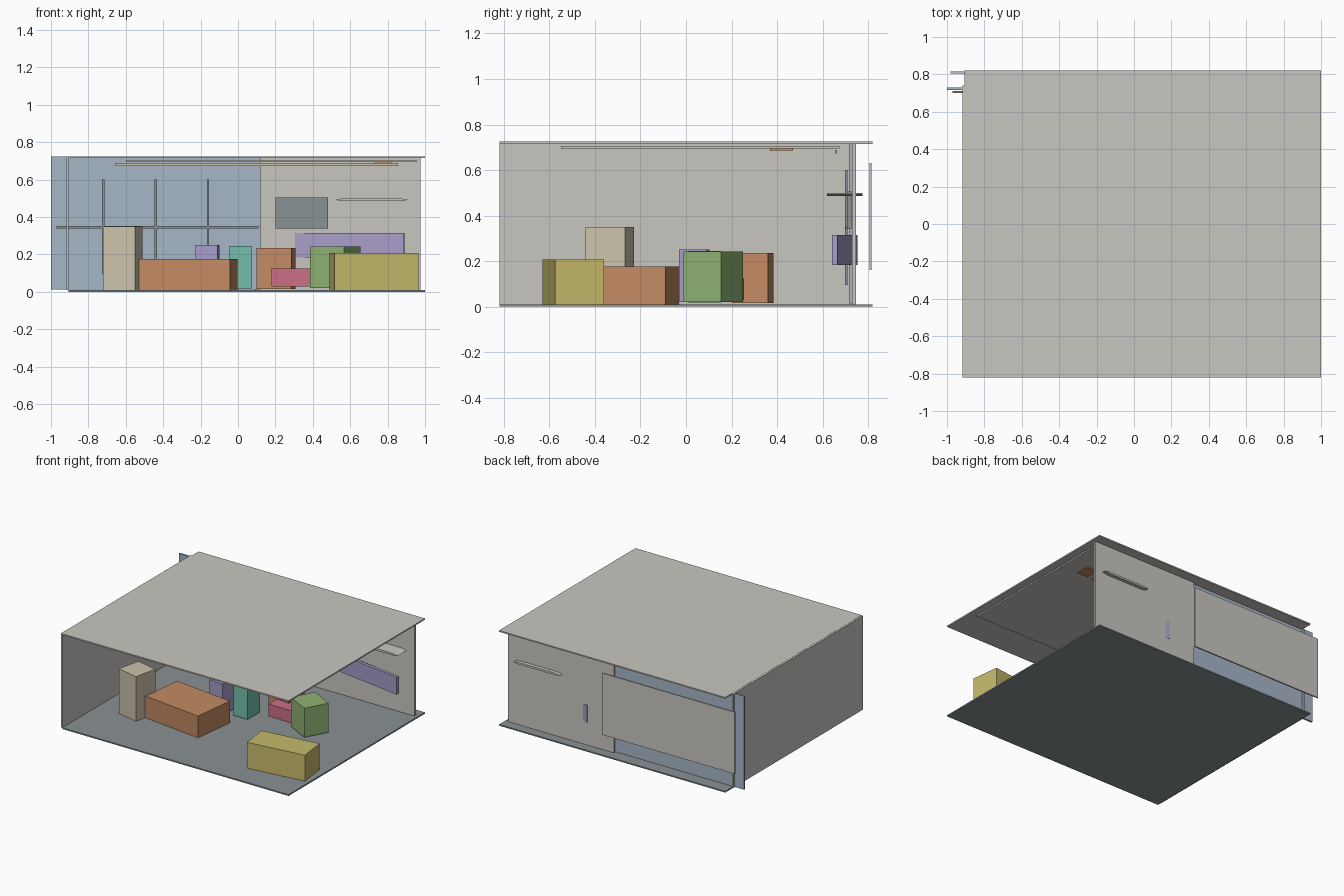
import bpy, bmesh, math

if "Cube" in bpy.data.objects:
    bpy.data.objects.remove(bpy.data.objects["Cube"])


def srgb(h):
    out = []
    for i in (0, 2, 4):
        c = int(h[i:i + 2], 16) / 255
        out.append(c / 12.92 if c <= 0.04045 else ((c + 0.055) / 1.055) ** 2.4)
    return (*out, 1.0)


COLOURS = dict(
    warm_grey="C8C6C0", slate="8A9293", glass_blue="A6B7C8", tan="CAC2AB",
    orange="C28B62", yellow="C5B96A", green="90B372", teal="74BFAB",
    pink="CC6E86", purple="A79CC9")
MATS = {}
for name, code in COLOURS.items():
    MATS[name] = bpy.data.materials.new(name)
    MATS[name].diffuse_color = srgb(code)


def finish(name, bm, colour):
    bmesh.ops.recalc_face_normals(bm, faces=bm.faces)
    mesh = bpy.data.meshes.new(name)
    bm.to_mesh(mesh)
    bm.free()
    mesh.materials.append(MATS[colour])
    ob = bpy.data.objects.new(name, mesh)
    bpy.context.collection.objects.link(ob)
    return ob


def slab(name, colour, x, y, z):
    """Axis-aligned box given by its ranges."""
    bm = bmesh.new()
    bmesh.ops.create_cube(bm, size=1)
    for v in bm.verts:
        v.co = [(r[0] + r[1]) / 2 + c * (r[1] - r[0]) for c, r in zip(v.co, (x, y, z))]
    return finish(name, bm, colour)


def block(name, colour, centre, size, z, turn):
    """Box standing at a centre, turned about the vertical (degrees)."""
    w, d = size[0] / 2, size[1] / 2
    ob = slab(name, colour, (-w, w), (-d, d), z)
    ob.location = (centre[0], centre[1], 0)
    ob.rotation_euler.z = math.radians(turn)
    return ob


# Room shell
slab("floor", "slate", (-0.905, 1), (-0.82, 0.82), (0, 0.01))
slab("ceiling", "warm_grey", (-0.905, 1), (-0.82, 0.82), (0.715, 0.725))
slab("left_wall", "warm_grey", (-0.918, -0.905), (-0.82, 0.74), (0.01, 0.724))
slab("back_wall", "warm_grey", (0.085, 0.975), (0.729, 0.747), (0.01, 0.715))
slab("window_pane", "glass_blue", (-1, 0.12), (0.716, 0.73), (0.013, 0.724))
slab("outer_panel", "warm_grey", (-0.98, 0.135), (0.805, 0.815), (0.16, 0.63))

# Window bars
for i in range(3):
    x = -0.72 + 0.28 * i
    slab("window_post", "slate", (x - 0.006, x + 0.006), (0.698, 0.71), (0.095, 0.6))
slab("window_rail", "slate", (-0.97, 0.11), (0.70, 0.712), (0.34, 0.353))

# Ceiling fittings
slab("ceiling_panel", "warm_grey", (-0.6, 0.955), (-0.55, 0.675), (0.695, 0.706))
slab("curtain_rail", "tan", (-0.655, 0.855), (0.655, 0.664), (0.673, 0.689))
slab("ceiling_lamp", "orange", (0.73, 0.82), (0.37, 0.47), (0.686, 0.694))

# Wall fittings
slab("wall_screen", "slate", (0.2, 0.48), (0.708, 0.727), (0.34, 0.505))
block("wall_board", "purple", (0.597, 0.697), (0.59, 0.024), (0.183, 0.315), -8.5)

# Shelf with tapered ends
bm = bmesh.new()
profile = [(0.52, 0.492), (0.56, 0.485), (0.87, 0.485), (0.91, 0.492), (0.87, 0.5), (0.56, 0.5)]
face = bm.faces.new([bm.verts.new((x, 0.62, z)) for x, z in profile])
ext = bmesh.ops.extrude_face_region(bm, geom=[face])["geom"]
bmesh.ops.translate(bm, vec=(0, 0.155, 0),
                    verts=[g for g in ext if isinstance(g, bmesh.types.BMVert)])
finish("wall_shelf", bm, "warm_grey")

# Furniture blocks: name, colour, centre, size, height range, turn
for item in (
    ("tall_cabinet", "tan", (-0.615, -0.335), (0.175, 0.18), (0.01, 0.35), -13),
    ("sofa", "orange", (-0.267, -0.225), (0.49, 0.33), (0.01, 0.176), -7),
    ("small_cabinet", "orange", (0.203, 0.293), (0.187, 0.16), (0.015, 0.235), -7.5),
    ("low_stool", "pink", (0.31, 0.183), (0.26, 0.142), (0.03, 0.124), -1),
    ("armchair", "green", (0.52, 0.12), (0.204, 0.187), (0.02, 0.242), -28),
    ("bench", "yellow", (0.728, -0.495), (0.453, 0.217), (0.01, 0.207), 7),
    ("side_unit", "teal", (0.015, 0.082), (0.12, 0.145), (0.018, 0.245), 0),
    ("chair_block", "purple", (-0.162, 0.037), (0.116, 0.123), (0.02, 0.252), -6),
):
    block(*item)

for m in bpy.data.materials:
    if m.users and not m.is_grease_pencil:
        m.use_nodes = True
        m.node_tree.nodes["Principled BSDF"].inputs["Base Color"].default_value = m.diffuse_color
